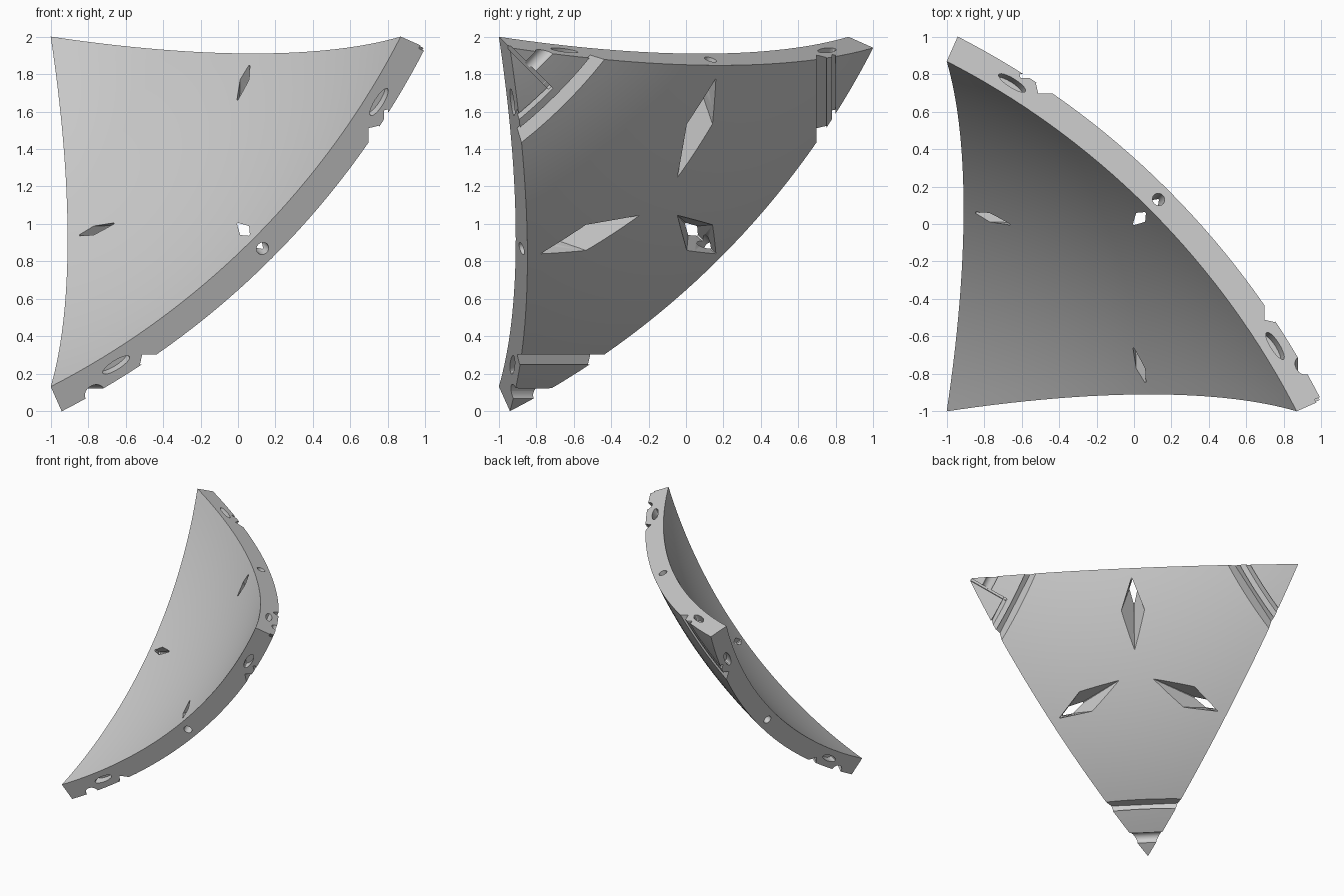
import bpy, bmesh
from math import sqrt
from mathutils import Vector, Matrix

old = bpy.data.objects.get("Cube")
if old:
    bpy.data.objects.remove(old, do_unlink=True)

# Sphere the tile belongs to, its three corner directions and axes
C = Vector((-2.5, -2.5, 3.5))
R_IN, R_OUT = 3.981, 4.137
R_MID = (R_IN + R_OUT) / 2
AXES = [Vector((1, 0, 0)), Vector((0, 1, 0)), Vector((0, 0, -1))]
BASE = Vector((0, 0, 1))
OUT = sum(AXES, Vector()).normalized()
DIRS = [(OUT * sqrt(3) * 1.5 + a * 1.87).normalized() for a in AXES]

gray = bpy.data.materials.new("light gray")
gray.use_nodes = True
gray.diffuse_color = (0.6, 0.6, 0.6, 1)
bsdf = next(n for n in gray.node_tree.nodes if n.type == 'BSDF_PRINCIPLED')
bsdf.inputs["Base Color"].default_value = (0.6, 0.6, 0.6, 1)


def make_object(name, bm):
    bmesh.ops.recalc_face_normals(bm, faces=bm.faces[:])
    mesh = bpy.data.meshes.new(name)
    bm.to_mesh(mesh)
    bm.free()
    mesh.materials.append(gray)
    ob = bpy.data.objects.new(name, mesh)
    bpy.context.collection.objects.link(ob)
    return ob


# Spherical triangle shell, built on a barycentric grid
def build_shell(n=32):
    bm = bmesh.new()
    keys = [(i, j) for i in range(n + 1) for j in range(n + 1 - i)]
    layers = []
    for radius in (R_IN, R_OUT):
        layer = {}
        for i, j in keys:
            d = DIRS[0] * i + DIRS[1] * j + DIRS[2] * (n - i - j)
            layer[i, j] = bm.verts.new(C + d.normalized() * radius)
        for i, j in keys:
            if i + j < n:
                bm.faces.new([layer[i, j], layer[i + 1, j], layer[i, j + 1]])
            if i + j < n - 1:
                bm.faces.new([layer[i + 1, j], layer[i + 1, j + 1], layer[i, j + 1]])
        layers.append(layer)
    inner, outer = layers
    rim = [(k, 0) for k in range(n)] + [(n - k, k) for k in range(n)] + [(0, n - k) for k in range(n)]
    for a, b in zip(rim, rim[1:] + rim[:1]):
        bm.faces.new([inner[a], inner[b], outer[b], outer[a]])
    return make_object("curved_tile", bm)


tile = build_shell()
cutters = []


def frame(center, axes):
    m = Matrix(axes).transposed().to_4x4()
    m.translation = center
    return m


def cut_box(center, axes, half):
    bm = bmesh.new()
    bmesh.ops.create_cube(bm, size=2)
    bmesh.ops.transform(bm, matrix=frame(center, axes) @ Matrix.Diagonal((*half, 1)), verts=bm.verts[:])
    cutters.append(make_object("cutter", bm))


def cut_tube(center, axes, half):
    bm = bmesh.new()
    bmesh.ops.create_cone(bm, cap_ends=True, segments=24, radius1=1, radius2=1, depth=2)
    bmesh.ops.transform(bm, matrix=frame(center, axes) @ Matrix.Diagonal((*half, 1)), verts=bm.verts[:])
    cutters.append(make_object("cutter", bm))


def cut_hull(points):
    bm = bmesh.new()
    for p in points:
        bm.verts.new(p)
    bmesh.ops.convex_hull(bm, input=bm.verts[:])
    cutters.append(make_object("cutter", bm))


# Corner grooves: q runs along the corner axis, r across it, s sideways
for k in range(3):
    a, b, c = AXES[k], AXES[(k + 1) % 3], AXES[(k + 2) % 3]
    r, s = (b + c).normalized(), (b - c).normalized()

    def place(q, rr, ss=0.0):
        return BASE + a * q + r * rr + s * ss

    cut_box(place(0.725, -0.8), (a, r, s), (0.027, 0.2, 0.45))
    if k == 0:
        # L-shaped slot on one half, round groove on the other
        cut_box(place(0.79, -0.87, -0.24), (a, r, s), (0.01, 0.2, 0.25))
        t = (a * 0.21 - r * 0.302).normalized()
        nrm = (a * 0.302 + r * 0.21).normalized()
        cut_box(place(0.895, -1.181), (t, nrm, s), (0.19, 0.03, 0.01))
        cut_tube(place(0.905, -1.18, 0.2), (a, r, s), (0.045, 0.045, 0.2))
    elif k == 1:
        # straight slot
        cut_box(place(0.79, -0.87), (a, r, s), (0.01, 0.2, 0.45))
    else:
        # full-width round groove
        cut_tube(place(0.905, -1.19), (a, r, s), (0.047, 0.047, 0.45))

# Edge sockets and kite-shaped pockets along each side
for k in range(3):
    d0, d1 = DIRS[k], DIRS[(k + 1) % 3]
    wall = d0.cross(d1).normalized()
    for t in (0.135, 0.865):
        d = d0.slerp(d1, t)
        cut_tube(C + d * R_MID, (wall.cross(d), d, wall), (0.085, 0.026, 0.06))
    mid = d0.slerp(d1, 0.5)
    cut_tube(C + mid * R_MID, (wall.cross(mid), mid, wall), (0.034, 0.034, 0.21))
    m = (mid - OUT * mid.dot(OUT)).normalized()
    side = OUT.cross(m)
    kite = [(0.12, 0, 0.02), (0.45, 0.115, 0.02), (0.45, -0.115, 0.02),
            (0.775, 0, 0.02), (0.73, 0.006, -0.29), (0.73, -0.006, -0.29)]
    cut_hull([C + OUT * (R_OUT + h) + m * d + side * w for d, w, h in kite])

# Carve everything out of the shell
bpy.context.view_layer.objects.active = tile
for cutter in cutters:
    mod = tile.modifiers.new("carve", 'BOOLEAN')
    mod.operation = 'DIFFERENCE'
    mod.solver = 'EXACT'
    mod.object = cutter
    bpy.ops.object.modifier_apply(modifier=mod.name)
    bpy.data.objects.remove(cutter, do_unlink=True)

bpy.ops.object.select_all(action='DESELECT')
tile.select_set(True)
bpy.ops.object.shade_smooth_by_angle(angle=0.4)
